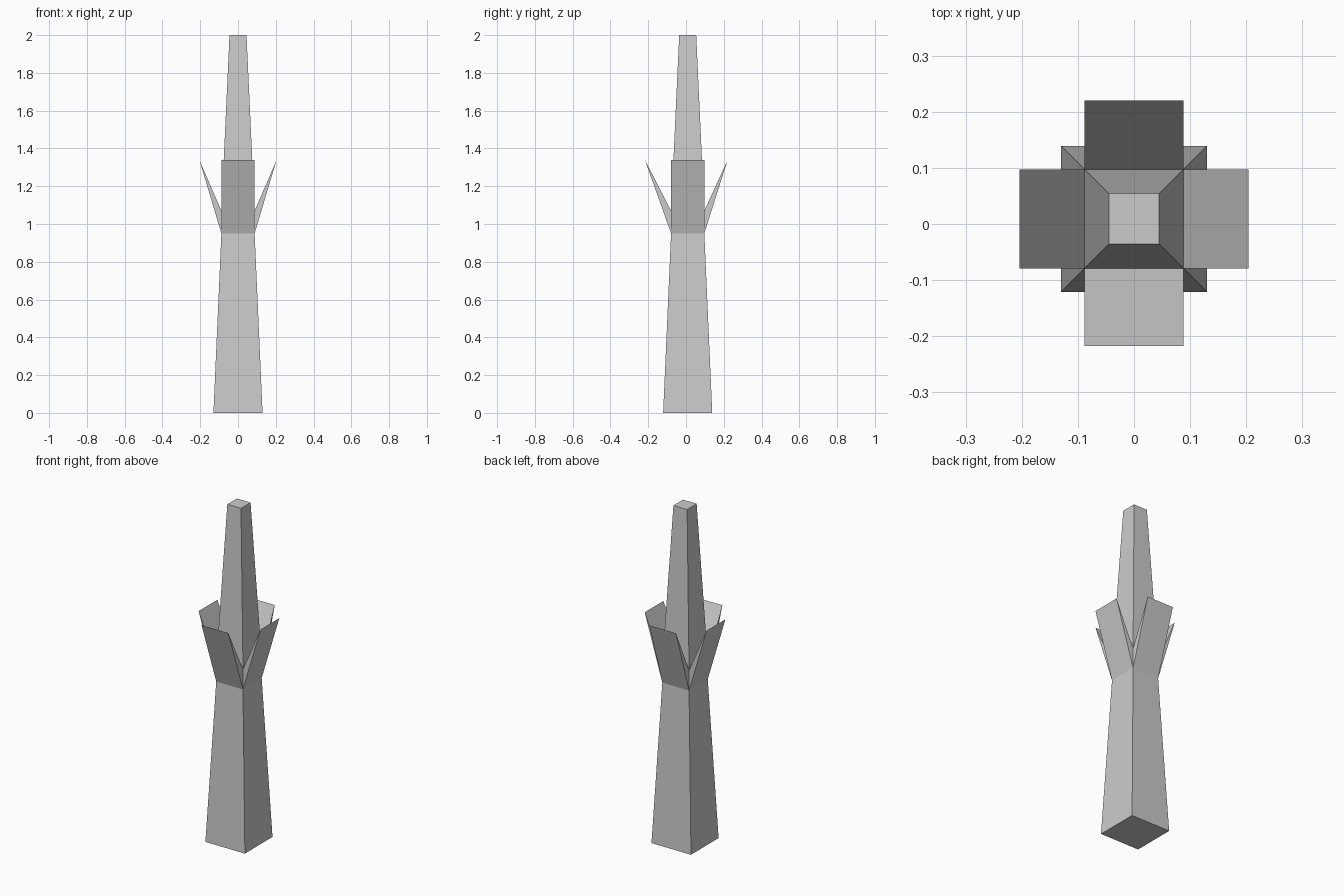
import bpy, bmesh

if "Cube" in bpy.data.objects:
    bpy.data.objects.remove(bpy.data.objects["Cube"])

CY = 0.009                      # trunk axis sits slightly behind the origin
SIGNS = [(-1, -1), (1, -1), (1, 1), (-1, 1)]


def ring(bm, half, z):
    return [bm.verts.new((sx * half, CY + sy * half, z)) for sx, sy in SIGNS]


def bridge(bm, low, high):
    for i in range(4):
        j = (i + 1) % 4
        bm.faces.new((low[i], low[j], high[j], high[i]))


def make_object(name, bm):
    mesh = bpy.data.meshes.new(name)
    bm.to_mesh(mesh)
    bm.free()
    bpy.context.collection.objects.link(bpy.data.objects.new(name, mesh))


bm = bmesh.new()
base = ring(bm, 0.130, 0.0)
neck_low = ring(bm, 0.088, 0.95)
neck_high = ring(bm, 0.088, 1.07)
top = ring(bm, 0.045, 2.0)

# Tapered lower shaft and upper spike, with end caps
bridge(bm, base, neck_low)
bridge(bm, neck_high, top)
bm.faces.new(base[::-1])
bm.faces.new(top)

# Four flaring wedge leaves growing out of the neck: front, right, back, left
TIP_Z = 1.338
offsets = [(0, -0.138), (0.116, 0), (0, 0.123), (-0.116, 0)]
for i, (dx, dy) in enumerate(offsets):
    j = (i + 1) % 4
    a, b = neck_low[i], neck_low[j]
    c, d = neck_high[j], neck_high[i]
    ta, tb = (bm.verts.new((v.co.x + dx, v.co.y + dy, TIP_Z)) for v in (a, b))
    bm.faces.new((a, b, tb, ta))      # outer face
    bm.faces.new((ta, tb, c, d))      # inner face
    bm.faces.new((a, ta, d))          # side faces
    bm.faces.new((b, c, tb))

make_object("leafed_stalk", bm)
